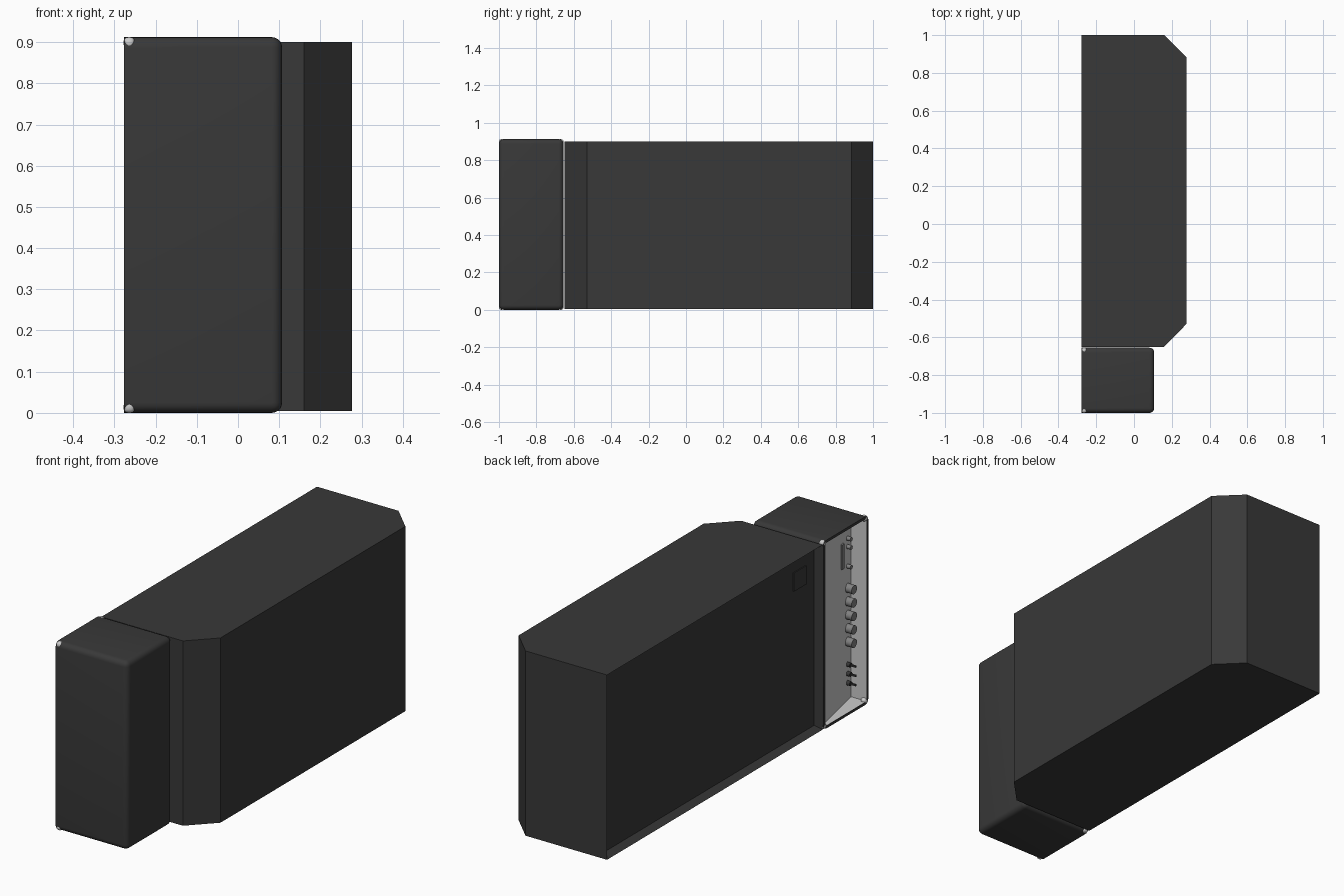
import bpy, bmesh
from math import pi
from mathutils import Matrix

if "Cube" in bpy.data.objects:
    bpy.data.objects.remove(bpy.data.objects["Cube"])


def colour(name, v):
    m = bpy.data.materials.new(name)
    m.diffuse_color = (v, v, v, 1)
    m.use_nodes = True
    m.node_tree.nodes["Principled BSDF"].inputs["Base Color"].default_value = m.diffuse_color
    return m


DARK = colour("charcoal", 0.04)
MID = colour("mid_grey", 0.22)


def finish(name, bm, mat=None, smooth=False):
    bmesh.ops.recalc_face_normals(bm, faces=bm.faces)
    me = bpy.data.meshes.new(name)
    bm.to_mesh(me)
    bm.free()
    ob = bpy.data.objects.new(name, me)
    bpy.context.collection.objects.link(ob)
    if mat:
        me.materials.append(mat)
    if smooth:
        bpy.ops.object.select_all(action='DESELECT')
        ob.select_set(True)
        bpy.context.view_layer.objects.active = ob
        bpy.ops.object.shade_smooth_by_angle()
    return ob


def block(lo, hi):
    bm = bmesh.new()
    bmesh.ops.create_cube(bm, size=1)
    for v in bm.verts:
        for i in range(3):
            v.co[i] = lo[i] if v.co[i] < 0 else hi[i]
    return bm


def prism(pts, z0, z1):
    bm = bmesh.new()
    a = [bm.verts.new((x, y, z0)) for x, y in pts]
    b = [bm.verts.new((x, y, z1)) for x, y in pts]
    bm.faces.new(a)
    bm.faces.new(b)
    for i in range(len(pts)):
        j = (i + 1) % len(pts)
        bm.faces.new((a[i], a[j], b[j], b[i]))
    return bm


def cut(ob, cutter):
    cutter.hide_render = True
    mod = ob.modifiers.new("opening", 'BOOLEAN')
    mod.object = cutter
    mod.operation = 'DIFFERENCE'
    mod.solver = 'EXACT'
    bpy.context.view_layer.objects.active = ob
    bpy.ops.object.modifier_apply(modifier=mod.name)
    bpy.data.objects.remove(cutter)


# Main cabinet with chamfered rear corners and an inset front
bm = prism([(-.277, -.65), (.16, -.65), (.277, -.53), (.277, .885),
            (.16, 1), (-.277, 1)], .005, .9)
bmesh.ops.recalc_face_normals(bm, faces=bm.faces)
front = min(bm.faces, key=lambda f: f.calc_center_median().x)
bmesh.ops.inset_region(bm, faces=[front], thickness=.028)
bmesh.ops.translate(bm, verts=front.verts, vec=(.032, 0, 0))
finish("main_cabinet", bm, DARK)

# Small plate in the upper corner of the front
finish("front_plate", block((-.25, -.565, .735), (-.243, -.47, .825)), DARK)

# Side housing: rounded edges everywhere except around its open face
X0, X1, Y0, Y1, Z0, Z1 = -.277, .107, -1, -.655, 0, .912
bm = block((X0, Y0, Z0), (X1, Y1, Z1))
edges = [e for e in bm.edges if not all(v.co.x < 0 for v in e.verts)]
bmesh.ops.bevel(bm, geom=edges, offset=.025, segments=5, profile=.5,
                affect='EDGES')
housing = finish("side_housing", bm, DARK)
cutter = finish("housing_cutter", prism(
    [(-.35, -.67), (-.258, -.67), (-.19, -.988), (-.35, -.988)], .012, .9))
cut(housing, cutter)
bpy.ops.object.select_all(action='DESELECT')
housing.select_set(True)
bpy.context.view_layer.objects.active = housing
bpy.ops.object.shade_smooth_by_angle()

# Pale lining of the control recess, open towards the front
bm = prism([(-.276, -.672), (-.262, -.672), (-.194, -.986),
            (-.276, -.986)], .014, .898)
bm.faces.ensure_lookup_table()
bmesh.ops.delete(bm, geom=[min(bm.faces, key=lambda f: f.calc_center_median().x)],
                 context='FACES_ONLY')
finish("recess_lining", bm)

# Pale rounded caps on the four front corners of the housing
for ys, ylab in ((Y0, "outer"), (Y1 - .028, "inner")):
    for zs, zlab in ((Z0, "lower"), (Z1 - .028, "upper")):
        bm = block((X0 - .001, ys, zs), (-.25, ys + .028, zs + .028))
        bmesh.ops.bevel(bm, geom=bm.edges[:], offset=.012, segments=4,
                        profile=.5, affect='EDGES')
        finish(f"{zlab}_{ylab}_corner_cap", bm, None, True)


def knob(name, z, r, depth, mat):
    bm = bmesh.new()
    bmesh.ops.create_cone(bm, cap_ends=True, segments=20, radius1=r,
                          radius2=r, depth=depth,
                          matrix=Matrix.Translation((-.2 - depth / 2, -.945, z))
                          @ Matrix.Rotation(pi / 2, 4, 'Y'))
    finish(name, bm, mat, True)


# Control strip, knobs, indicators and toggles
for i in range(5):
    knob(f"control_knob_{i + 1}", .56 - .065 * i, .021, .04, MID)
for i, z in enumerate((.80, .76, .665)):
    knob(f"indicator_{i + 1}", z, .01, .025, MID)
for i in range(3):
    z = .19 - .045 * i
    knob(f"toggle_base_{i + 1}", z, .011, .022, DARK)
    finish(f"toggle_lever_{i + 1}",
           block((-.25, -.949, z - .004), (-.215, -.941, z + .004)), DARK)
finish("slider_slot", block((-.226, -.892, .68), (-.21, -.872, .80)), MID)
